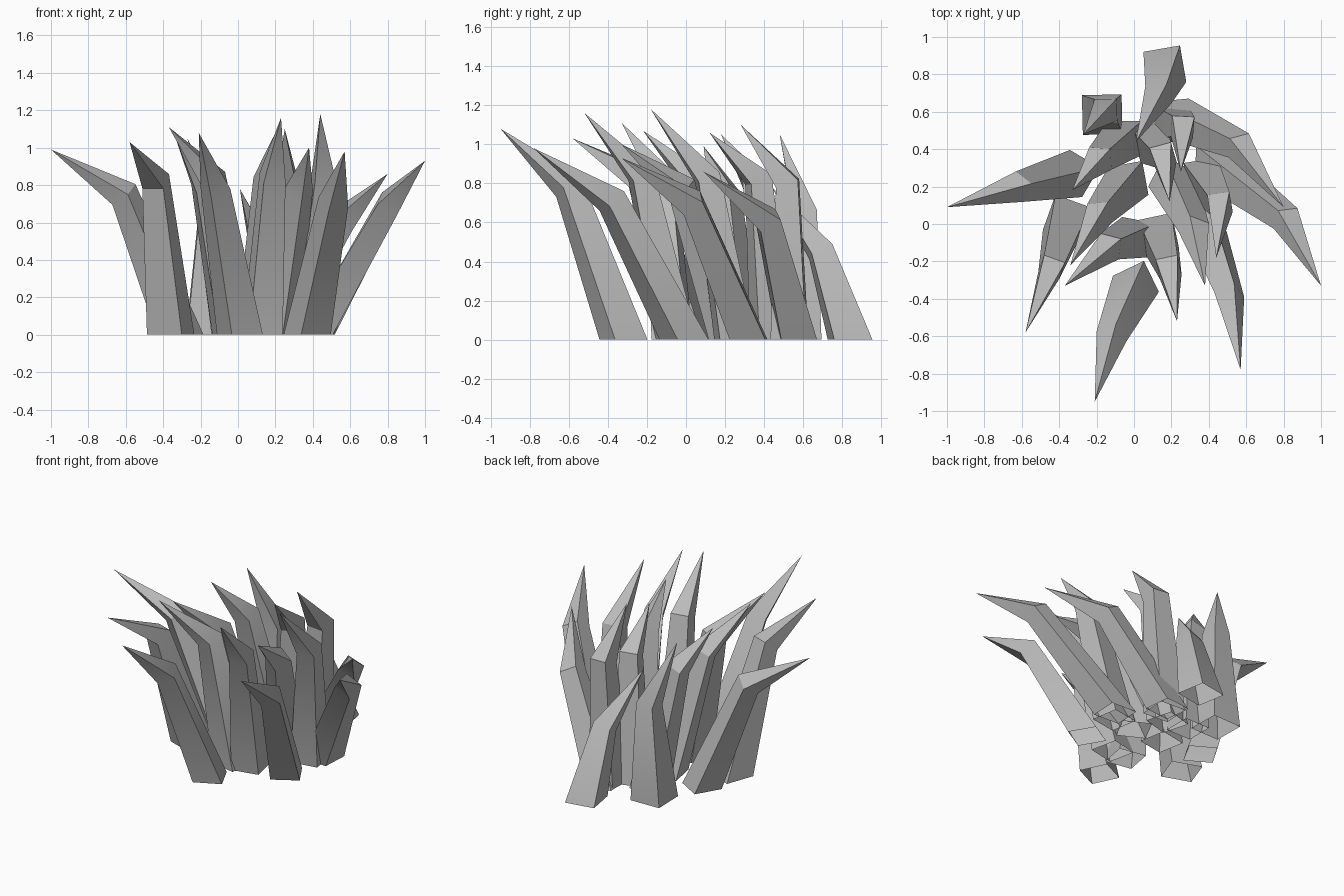
import bpy
import bmesh
from math import cos, sin, atan2, radians
from mathutils import Vector

cube = bpy.data.objects.get("Cube")
if cube:
    bpy.data.objects.remove(cube, do_unlink=True)

GREY = (0.5, 0.5, 0.5, 1)
grey = bpy.data.materials.new("stone_grey")
grey.use_nodes = True
grey.diffuse_color = GREY
grey.node_tree.nodes["Principled BSDF"].inputs["Base Color"].default_value = GREY


def make_blade(name, base, bend, tip, twist=0, base_r=0.13, bend_r=0.084):
    """Four-sided blade: open square foot, tilted ring at the bend, pointed tip."""
    foot, mid, top = Vector((*base, 0)), Vector(bend), Vector(tip)
    lean = top - foot
    heading = atan2(lean.y, lean.x) + radians(twist)
    # The bend ring lies across the average direction of both segments
    normal = ((mid - foot).normalized() + (top - mid).normalized()).normalized()
    tilt = Vector((0, 0, 1)).rotation_difference(normal)
    bm = bmesh.new()
    lower, upper = [], []
    for i in range(4):
        a = heading + radians(90 * i)
        arm = Vector((cos(a), sin(a), 0))
        lower.append(bm.verts.new(foot + arm * base_r))
        upper.append(bm.verts.new(mid + tilt @ (arm * bend_r)))
    point = bm.verts.new(top)
    for i in range(4):
        j = (i + 1) % 4
        bm.faces.new((lower[i], lower[j], upper[j], upper[i]))
        bm.faces.new((upper[i], upper[j], point))
    mesh = bpy.data.meshes.new(name)
    bm.to_mesh(mesh)
    bm.free()
    # Gentle bends blend, corners stay sharp
    mesh.shade_smooth()
    mesh.set_sharp_from_angle(angle=radians(30))
    mesh.materials.append(grey)
    bpy.context.collection.objects.link(bpy.data.objects.new(name, mesh))


# Outer blades
make_blade("right_blade", (-.31, .27), (-.61, .2, .75), (-1, .09, .99))
make_blade("front_right_blade", (-.36, .03), (-.44, -.23, .82), (-.58, -.58, 1.03), twist=45, base_r=.14)
make_blade("front_blade", (.01, -.32), (-.12, -.6, .78), (-.21, -.95, 1.08))
make_blade("front_left_blade", (.37, -.01), (.51, -.38, .71), (.57, -.78, .98), twist=61)
make_blade("left_blade", (.42, .32), (.81, .03, .7), (1, -.33, .93))
make_blade("back_left_blade", (.21, .57), (.56, .42, .61), (.8, .09, .86))
make_blade("back_blade", (.165, .84), (.13, .69, .45), (.01, .44, .78), twist=-14, base_r=.14)
make_blade("back_right_blade", (-.17, .585), (-.15, .61, .65), (-.27, .48, 1.05), base_r=.15)

# Inner blades
make_blade("inner_front_blade", (.13, -.05), (.185, -.23, .84), (.23, -.52, 1.16), twist=45)
make_blade("inner_front_right_blade", (.01, -.07), (-.13, -.12, .83), (-.37, -.33, 1.11))
make_blade("inner_right_blade", (-.03, .23), (-.18, .06, .8), (-.34, -.22, 1.07))
make_blade("inner_back_right_blade", (-.05, .46), (-.18, .35, .8), (-.33, .18, 1.05))
make_blade("inner_left_blade", (.37, .25), (.46, .11, .83), (.44, -.18, 1.18), twist=45)
make_blade("inner_middle_blade", (.2, .24), (.32, -.02, .77), (.38, -.33, 1))
make_blade("centre_blade", (.1, .44), (.155, .37, .82), (.19, .12, 1.06), twist=45)
make_blade("inner_back_blade", (.2, .53), (.26, .52, .8), (.25, .28, 1.1), twist=30)
